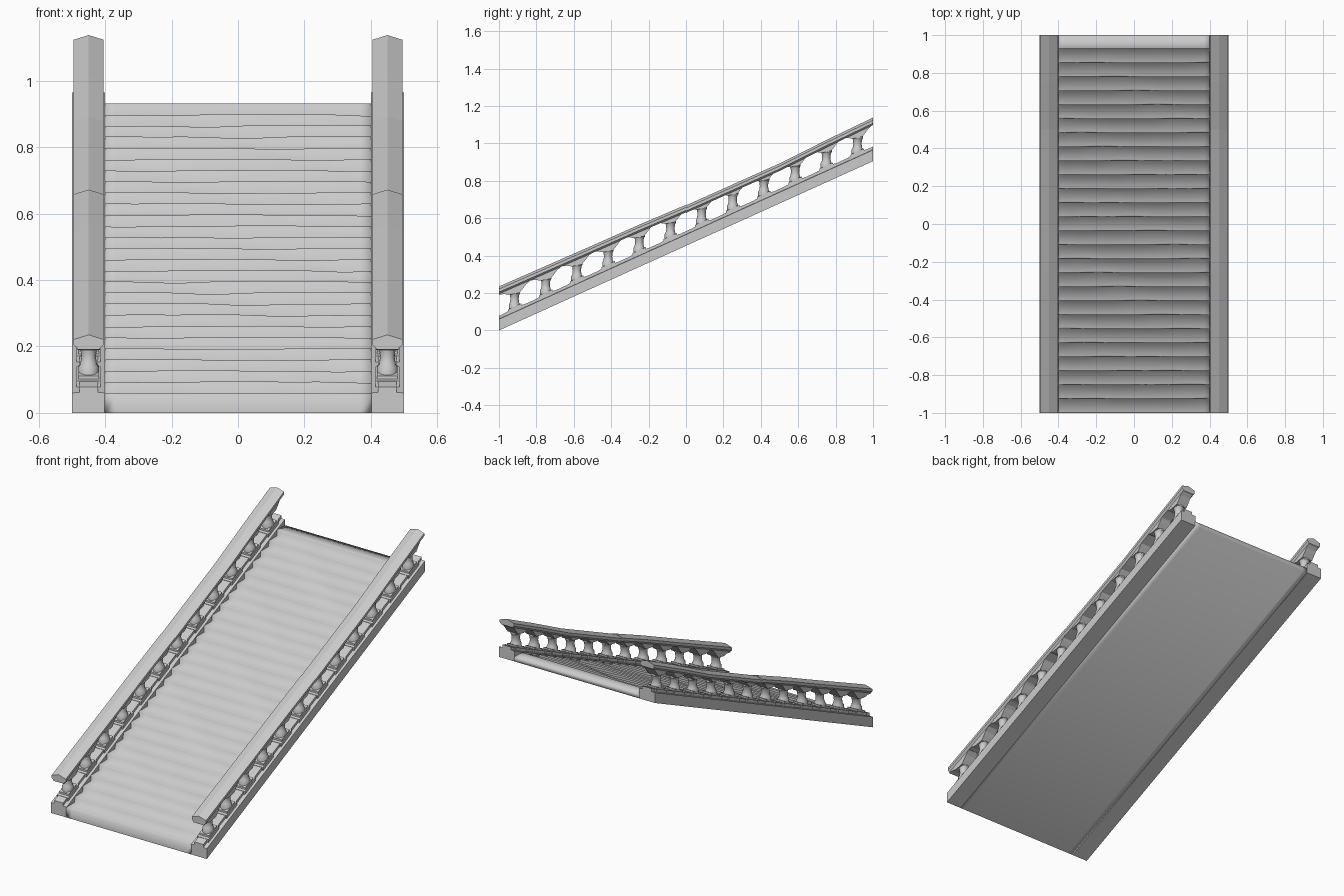
import bpy, bmesh, math

cube = bpy.data.objects.get("Cube")
if cube:
    bpy.data.objects.remove(cube, do_unlink=True)

SLOPE = 0.4525      # rise per unit of run
RAIL_X = 0.45       # centre of each balustrade
STEPS = 26
RUN = 0.0741

stone = bpy.data.materials.new("pale_stone")
stone.use_nodes = True
stone.diffuse_color = (0.6, 0.6, 0.6, 1)
stone.node_tree.nodes["Principled BSDF"].inputs["Base Color"].default_value = (0.6, 0.6, 0.6, 1)


def ground(y):
    return SLOPE * (y + 1)


def finish(name, bm, smooth=None):
    bmesh.ops.recalc_face_normals(bm, faces=bm.faces)
    mesh = bpy.data.meshes.new(name)
    bm.to_mesh(mesh)
    bm.free()
    mesh.materials.append(stone)
    obj = bpy.data.objects.new(name, mesh)
    bpy.context.collection.objects.link(obj)
    if smooth:
        bpy.ops.object.select_all(action="DESELECT")
        obj.select_set(True)
        bpy.context.view_layer.objects.active = obj
        bpy.ops.object.shade_smooth_by_angle(angle=math.radians(smooth))
    return obj


def loft(bm, rings):
    """Skin a list of closed rings and cap both ends."""
    loops = [[bm.verts.new(p) for p in ring] for ring in rings]
    for a, b in zip(loops, loops[1:]):
        for i in range(len(a)):
            j = (i + 1) % len(a)
            bm.faces.new((a[i], a[j], b[j], b[i]))
    bm.faces.new(loops[0])
    bm.faces.new(loops[-1])


def section_along(bm, section, path):
    """Sweep an (x, h) section up the slope; path holds (y, extra height)."""
    loft(bm, [[(x, y, ground(y) + h + dh) for x, h in section] for y, dh in path])


def both_sides(builder, name, smooth=None):
    for label, x in (("left", RAIL_X), ("right", -RAIL_X)):
        bm = bmesh.new()
        builder(bm, x)
        finish(f"{label}_{name}", bm, smooth)


# Steps: stair outline lofted across the width, with gently worn treads
def stair_ring(x):
    ring = [(x, -1, 0)]
    for k in range(STEPS + 1):
        y = -1 + k * RUN
        top = 0.06 + k * RUN * SLOPE
        wear = 0.0025 * math.sin(9 * x + 1.3 * k) + 0.0015 * math.sin(21 * x + 2.1 * k)
        wear = min(wear, 0.001) if 0 < k < STEPS else 0
        back = min(y + RUN, 1)
        shift = wear if k else 0
        ring += [(x, y - shift, top + wear - 0.003), (x, y - shift + 0.005, top + wear)]
        ring.append((x, back, top + wear))
    ring.append((x, 1, ground(1)))
    return ring


bm = bmesh.new()
loft(bm, [stair_ring(-0.402 + 0.804 * i / 24) for i in range(25)])
finish("steps", bm, 100)


# Curbs with a raised centre strip
def curb(bm, x):
    half = [(0.05, 0), (0.05, 0.06), (0.028, 0.062), (0.028, 0.078)]
    section = [(x + a, h) for a, h in half] + [(x - a, h) for a, h in reversed(half)]
    section_along(bm, section, [(-1, 0), (1, 0)])


both_sides(curb, "curb")


# Handrails: ridged section following a slight sag
def handrail(bm, x):
    section = [(x - 0.034, -0.04), (x - 0.045, -0.03), (x - 0.045, -0.014), (x, 0),
               (x + 0.045, -0.014), (x + 0.045, -0.03), (x + 0.034, -0.04)]
    lower = [(-1, 0.235), (-0.5, 0.228), (-0.25, 0.226), (0.002, 0.219)]
    upper = [(0, 0.216), (0.5, 0.214), (0.75, 0.226), (1, 0.233)]
    section_along(bm, section, lower)
    section_along(bm, section, upper)


both_sides(handrail, "handrail")

BALUSTERS = [-1 + (i + 0.5) / 6 for i in range(12)]


# Plinths: two stepped blocks under each baluster
def plinths(bm, x):
    for y in BALUSTERS:
        for w, d, h in ((0.036, 0.048, 0.08), (0.031, 0.036, 0.09)):
            section = [(x - w, 0.06), (x - w, h), (x + w, h), (x + w, 0.06)]
            section_along(bm, section, [(y - d, 0), (y + d, 0)])


both_sides(plinths, "plinths")


# Balusters: turned upright shafts
def balusters(bm, x):
    profile = [(0.031, 0.075), (0.031, 0.1), (0.025, 0.11), (0.022, 0.13),
               (0.024, 0.15), (0.027, 0.158), (0.03, 0.162), (0.03, 0.18)]
    for y in BALUSTERS:
        loft(bm, [[(x + r * math.cos(i * math.tau / 16), y + r * math.sin(i * math.tau / 16),
                    ground(y) + h) for i in range(16)] for r, h in profile])


both_sides(balusters, "balusters", 35)


# Capitals: brackets spreading into arches beneath the rail
def capitals(bm, x):
    outline = [(-0.026, 0.17), (0.026, 0.157), (0.045, 0.172), (0.06, 0.186),
               (0.083, 0.196), (0.083, 0.205), (-0.083, 0.205), (-0.083, 0.196),
               (-0.055, 0.188), (-0.04, 0.178)]
    for y in BALUSTERS:
        loft(bm, [[(x + s, y + d, ground(y + d) + h - 0.006 * (1 - abs(y + 1) / 2))
                   for d, h in outline] for s in (-0.034, 0.034)])


both_sides(capitals, "capitals")
